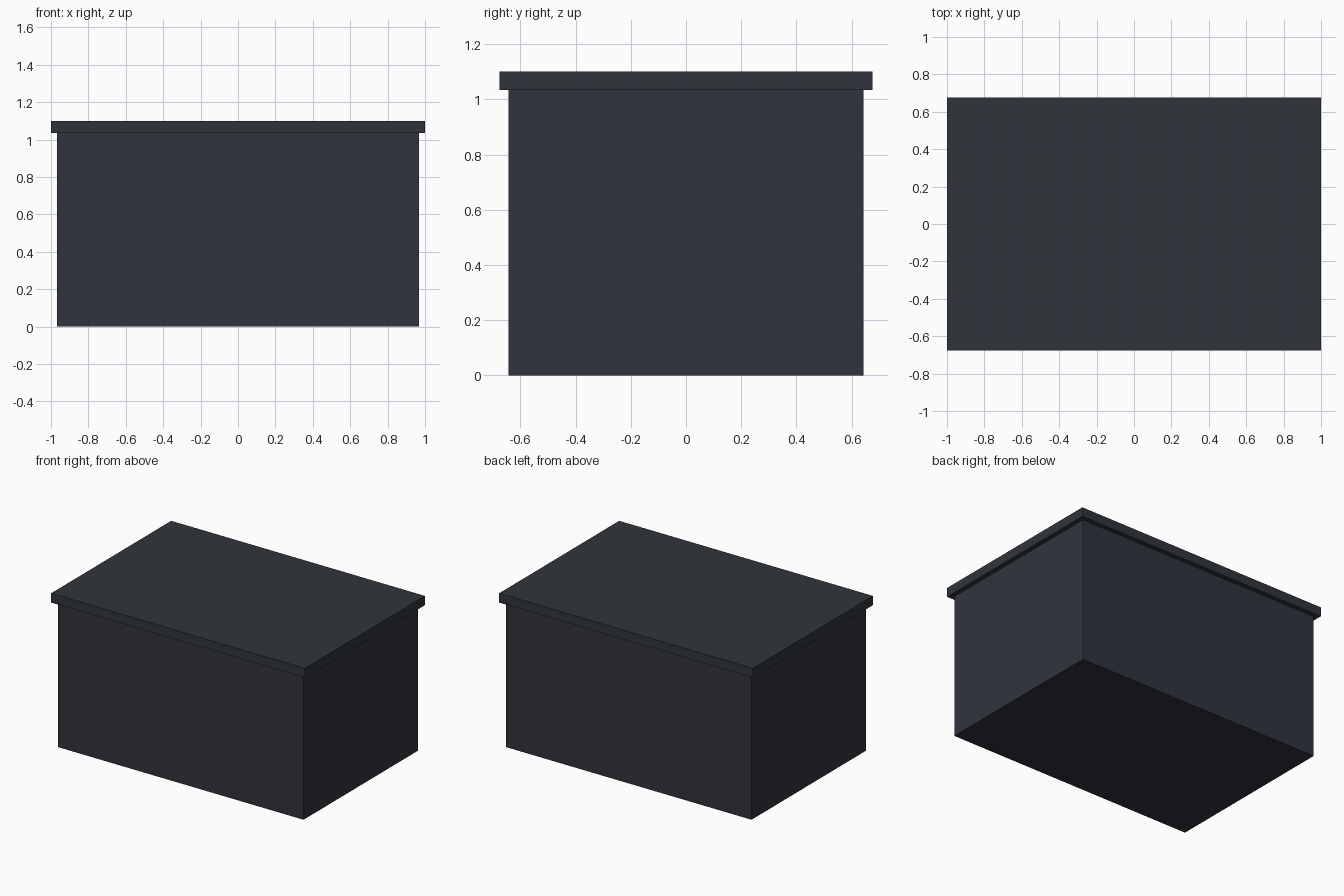
import bpy

if "Cube" in bpy.data.objects:
    bpy.data.objects.remove(bpy.data.objects["Cube"])


def material(name, color):
    mat = bpy.data.materials.new(name)
    mat.diffuse_color = (*color, 1.0)
    mat.use_nodes = True
    mat.node_tree.nodes["Principled BSDF"].inputs["Base Color"].default_value = mat.diffuse_color
    return mat


def box(name, size_x, size_y, z0, z1, mat):
    bpy.ops.mesh.primitive_cube_add(size=1, location=(0, 0, (z0 + z1) / 2))
    obj = bpy.context.object
    obj.name = name
    obj.scale = (size_x, size_y, z1 - z0)
    bpy.ops.object.transform_apply(location=True, rotation=False, scale=True)
    obj.data.materials.append(mat)
    return obj


HEIGHT = 1.10
LID_BOTTOM = 1.034

# Main body of the crate
box("box_body", 1.934, 1.286, 0.0, LID_BOTTOM,
    material("dark_body", (0.030, 0.034, 0.047)))

# Overhanging lid
box("box_lid", 2.0, 1.352, LID_BOTTOM, HEIGHT,
    material("dark_lid", (0.030, 0.036, 0.044)))
